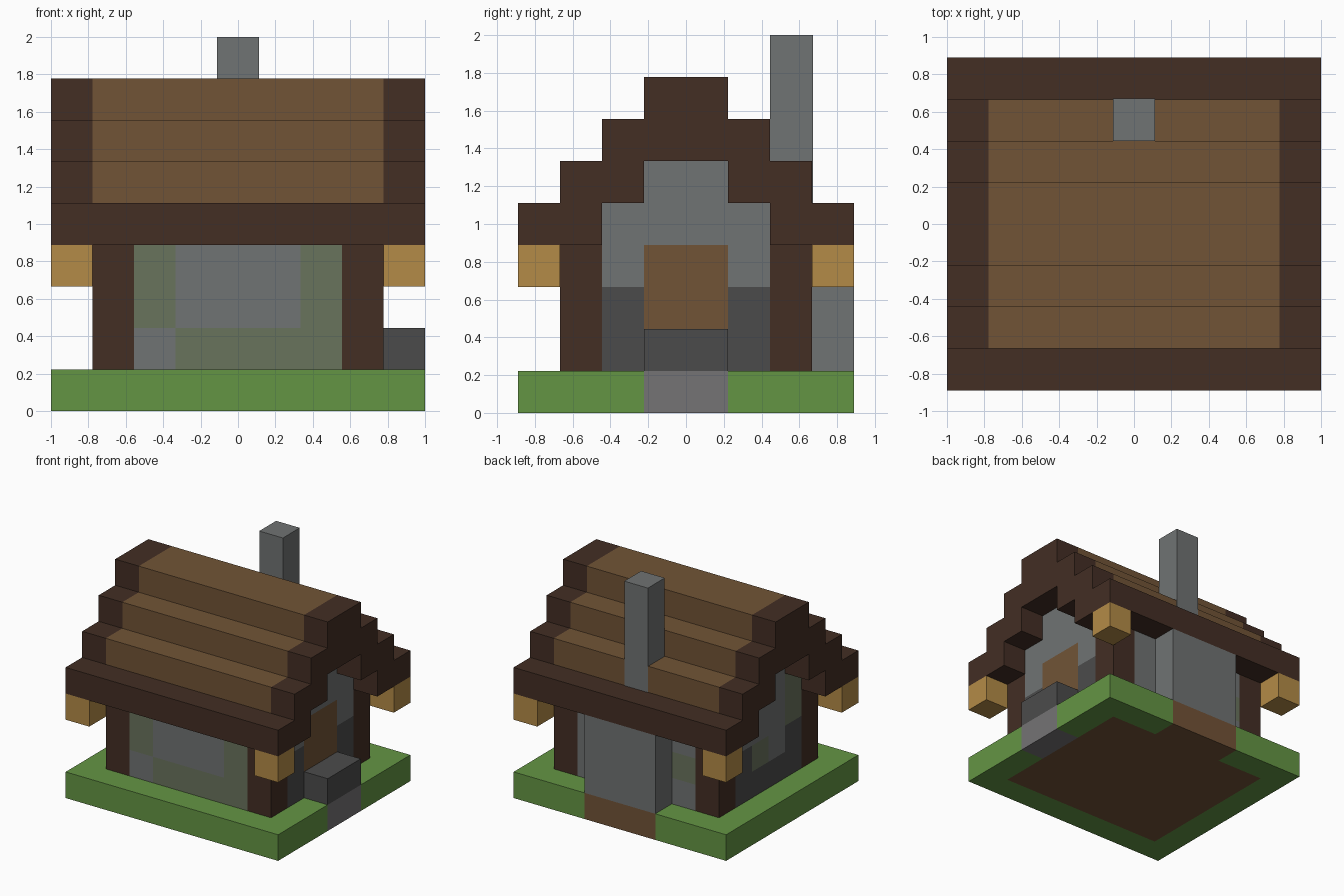
import bpy
import bmesh
from mathutils import Vector

UNIT = 2 / 9  # one block edge

cube = bpy.data.objects.get("Cube")
if cube:
    bpy.data.objects.remove(cube, do_unlink=True)


def linear(c):
    c /= 255
    return c / 12.92 if c <= 0.04045 else ((c + 0.055) / 1.055) ** 2.4


def material(name, *rgb):
    mat = bpy.data.materials.new(name)
    mat.use_nodes = True
    colour = [linear(c) for c in rgb] + [1]
    mat.diffuse_color = colour
    mat.node_tree.nodes["Principled BSDF"].inputs["Base Color"].default_value = colour
    return mat


grass = material("grass green", 100, 149, 68)
dirt = material("dirt brown", 114, 83, 55)
path = material("path grey", 117, 115, 117)
stone = material("stone grey", 112, 115, 115)
dark_stone = material("dark stone", 75, 75, 75)
moss = material("mossy stone", 105, 115, 92)
dark_wood = material("dark wood", 67, 46, 36)
plank = material("plank brown", 113, 84, 54)
glow = material("lantern amber", 180, 139, 71)


def block(name, mat, x, y, z):
    """Box spanning the (low, high) ranges, measured in blocks."""
    mesh = bpy.data.meshes.new(name)
    bm = bmesh.new()
    bmesh.ops.create_cube(bm, size=1)
    for v in bm.verts:
        v.co = Vector([(lo + (hi - lo) * (c + 0.5)) * UNIT
                       for c, (lo, hi) in zip(v.co, (x, y, z))])
    bm.to_mesh(mesh)
    bm.free()
    mesh.materials.append(mat)
    obj = bpy.data.objects.new(name, mesh)
    bpy.context.collection.objects.link(obj)
    return obj


def span(side, inner, outer):
    """Range on the positive or negative side of an axis."""
    return (inner, outer) if side > 0 else (-outer, -inner)


SIDES = ((1, "left"), (-1, "right"))
ENDS = ((-1, "front"), (1, "back"))
GROUND = (0, 1)
WALL = (1, 4)

# Ground slab: dirt core, grass rim, stone path by the door
block("dirt_core", dirt, (-3.5, 3.5), (-3, 3), GROUND)
block("dirt_under_hearth", dirt, (-1.5, 1.5), (3, 4), GROUND)
block("front_grass", grass, (-4.5, 4.5), (-4, -3), GROUND)
for s, side in SIDES:
    block(side + "_back_grass", grass, span(s, 1.5, 4.5), (3, 4), GROUND)
for e, end in ENDS:
    block(end + "_door_grass", grass, (3.5, 4.5), span(e, 1, 3), GROUND)
block("far_side_grass", grass, (-4.5, -3.5), (-3, 3), GROUND)
block("path_stone", path, (3.5, 4.5), (-1, 1), GROUND)
block("door_step", dark_stone, (3.5, 4.5), (-1, 1), (1, 2))

# Corner posts and hanging lanterns
for s, side in SIDES:
    for e, end in ENDS:
        block(f"{end}_{side}_post", dark_wood, span(s, 2.5, 3.5), span(e, 2, 3), WALL)
        block(f"{end}_{side}_lantern", glow, span(s, 3.5, 4.5), span(e, 3, 4), (3, 4))

# Front wall
FRONT = (-3, -2)
block("front_panel", stone, (-1.5, 1.5), FRONT, (2, 4))
block("front_sill", moss, (-1.5, 1.5), FRONT, (1, 2))
block("front_moss_left", moss, (1.5, 2.5), FRONT, WALL)
block("front_moss_right", moss, (-2.5, -1.5), FRONT, (2, 4))
block("front_corner_stone", stone, (-2.5, -1.5), FRONT, (1, 2))

# Back wall, hearth and chimney
block("back_wall", stone, (-1.5, 2.5), (2, 3), WALL)
for z in range(*WALL):
    block(f"back_wall_stone_{z}", moss if z == 2 else stone,
          (-2.5, -1.5), (2, 3), (z, z + 1))
block("hearth", stone, (-1.5, 1.5), (3, 4), WALL)
block("chimney", stone, (-0.5, 0.5), (2, 3.02), (5, 9))

# Door wall
DOOR_X = (2.5, 3.5)
block("door", plank, DOOR_X, (-1, 1), (2, 4))
block("door_base", dark_stone, DOOR_X, (-1, 1), (1, 2))
for e, end in ENDS:
    block(end + "_door_wall_low", dark_stone, DOOR_X, span(e, 1, 2), (1, 3))
    block(end + "_door_wall_high", stone, DOOR_X, span(e, 1, 2), (3, 4))

# Far side wall, with scattered mossy stones
FAR_X = (-3.5, -2.5)
MOSSY = {(1, 2), (-1, 3), (-2, 4)}
block("far_wall_base", dark_stone, FAR_X, (-2, 2), (1, 2))
for y in range(-2, 2):
    for z in range(2, 5):
        edge = y in (-2, 1) and z == 2
        mat = dark_stone if edge else stone
        if (y + 1, z) in MOSSY or (y, z) in {(-2, 4)}:
            mat = moss
        block(f"far_wall_stone_{y + 2}_{z}", mat, FAR_X, (y, y + 1), (z, z + 1))

# Gable fill
block("door_gable_low", stone, DOOR_X, (-2, 2), (4, 5))
for s, side in SIDES:
    block(side + "_gable_top", stone, span(s, 2.5, 3.5), (-1, 1), (5, 6))


# Stepped roof: plank middle with dark bargeboards at both ends
def course(name, y, z, middle):
    block(name + "_middle", middle, (-3.5, 3.5), y, (z, z + 1))
    for s, side in SIDES:
        block(f"{name}_{side}_end", dark_wood, span(s, 3.5, 4.5), y, (z, z + 1))


for e, end in ENDS:
    course(end + "_eave", span(e, 3, 4), 4, dark_wood)
    for s, side in SIDES:
        block(f"{end}_{side}_eave_bracket", dark_wood, span(s, 3.5, 4.5),
              span(e, 2, 3), (4, 5))
    block(end + "_roof_plate", dark_wood, (-3.5, 3.5), span(e, 2, 3), (4, 5))
    course(end + "_lower_roof", span(e, 1, 3), 5, plank)
course("upper_roof", (-2, 2), 6, plank)
course("ridge", (-1, 1), 7, plank)
